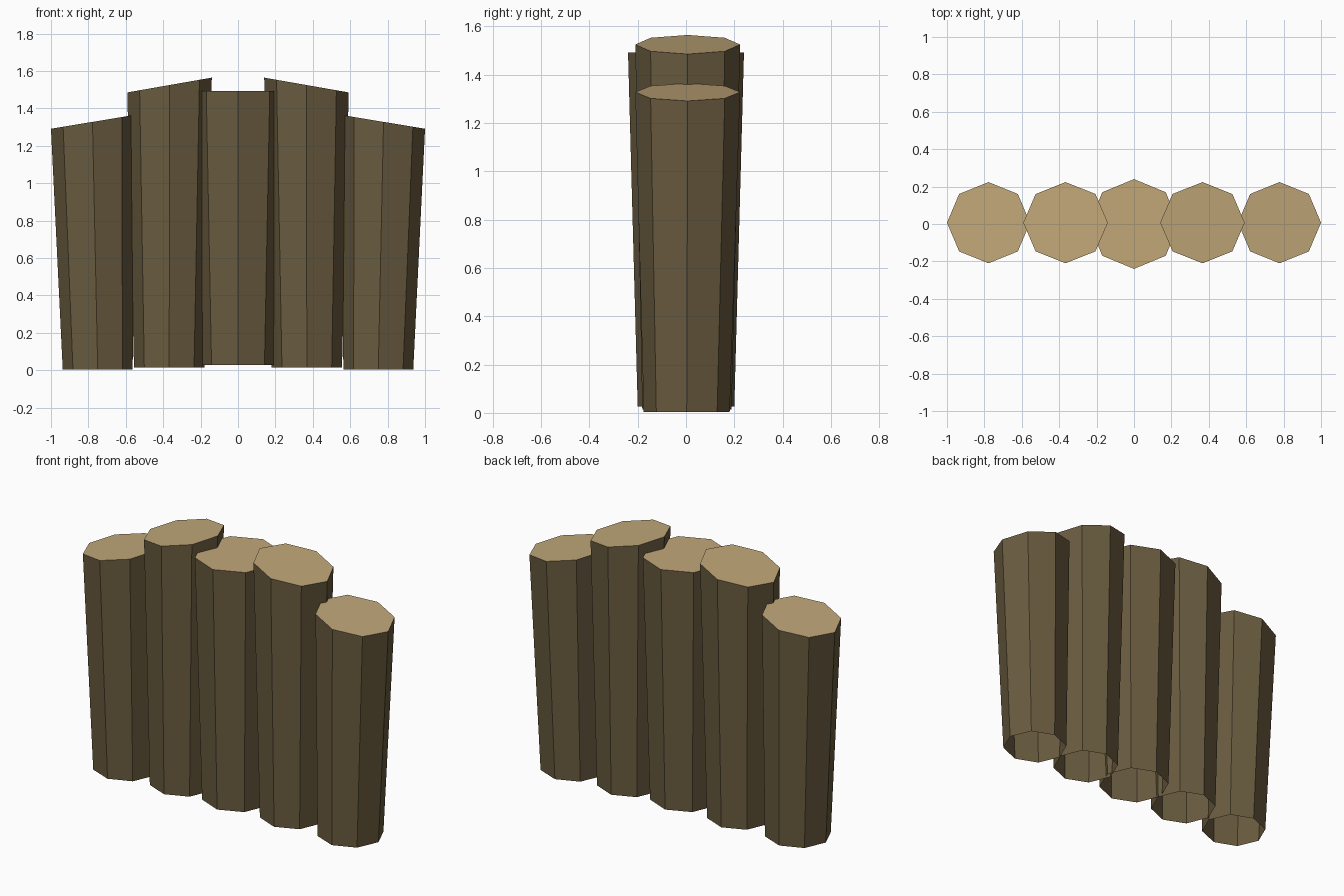
import bpy, math

if "Cube" in bpy.data.objects:
    bpy.data.objects.remove(bpy.data.objects["Cube"])


def srgb(r, g, b):
    def lin(c):
        c /= 255
        return c / 12.92 if c <= 0.04045 else ((c + 0.055) / 1.055) ** 2.4
    return (lin(r), lin(g), lin(b), 1)


def material(name, col):
    m = bpy.data.materials.new(name)
    m.diffuse_color = col
    m.use_nodes = True
    m.node_tree.nodes["Principled BSDF"].inputs["Base Color"].default_value = m.diffuse_color
    return m


dark = material("dark brown", srgb(105, 91, 63))
tan = material("tan", srgb(193, 167, 121))


def column(name, bottom, top, slope):
    """Flared octagonal shell, open below; bottom/top = (x, y, z, rx, ry)."""
    verts = []
    for (x, y, z, rx, ry), s in ((bottom, 0), (top, slope)):
        for i in range(8):
            a = i * math.pi / 4
            dx = rx * math.cos(a)
            verts.append((x + dx, y + ry * math.sin(a), z + s * dx))
    faces = [(i, (i + 1) % 8, 8 + (i + 1) % 8, 8 + i) for i in range(8)]
    faces.append(tuple(range(8, 16)))
    me = bpy.data.meshes.new(name)
    me.from_pydata(verts, [], faces)
    me.materials.append(dark)
    me.materials.append(tan)
    for p in me.polygons:
        p.material_index = 1 if p.normal.z > 0.7 else 0   # tan cut top
    ob = bpy.data.objects.new(name, me)
    bpy.context.collection.objects.link(ob)


# Centre column with a level top
column("centre_column", (0, 0, 0.027, 0.2, 0.2), (0, 0, 1.493, 0.24, 0.24), 0)

# Mirrored pairs with tops sloping outward
for side, s in (("left", -1), ("right", 1)):
    column(side + "_inner_column", (s * 0.368, 0.004, 0.014, 0.188, 0.185),
           (s * 0.366, 0.007, 1.525, 0.226, 0.217), -s * 0.175)
    column(side + "_outer_column", (s * 0.75, 0.003, 0.003, 0.187, 0.178),
           (s * 0.778, 0.007, 1.328, 0.222, 0.217), -s * 0.165)
